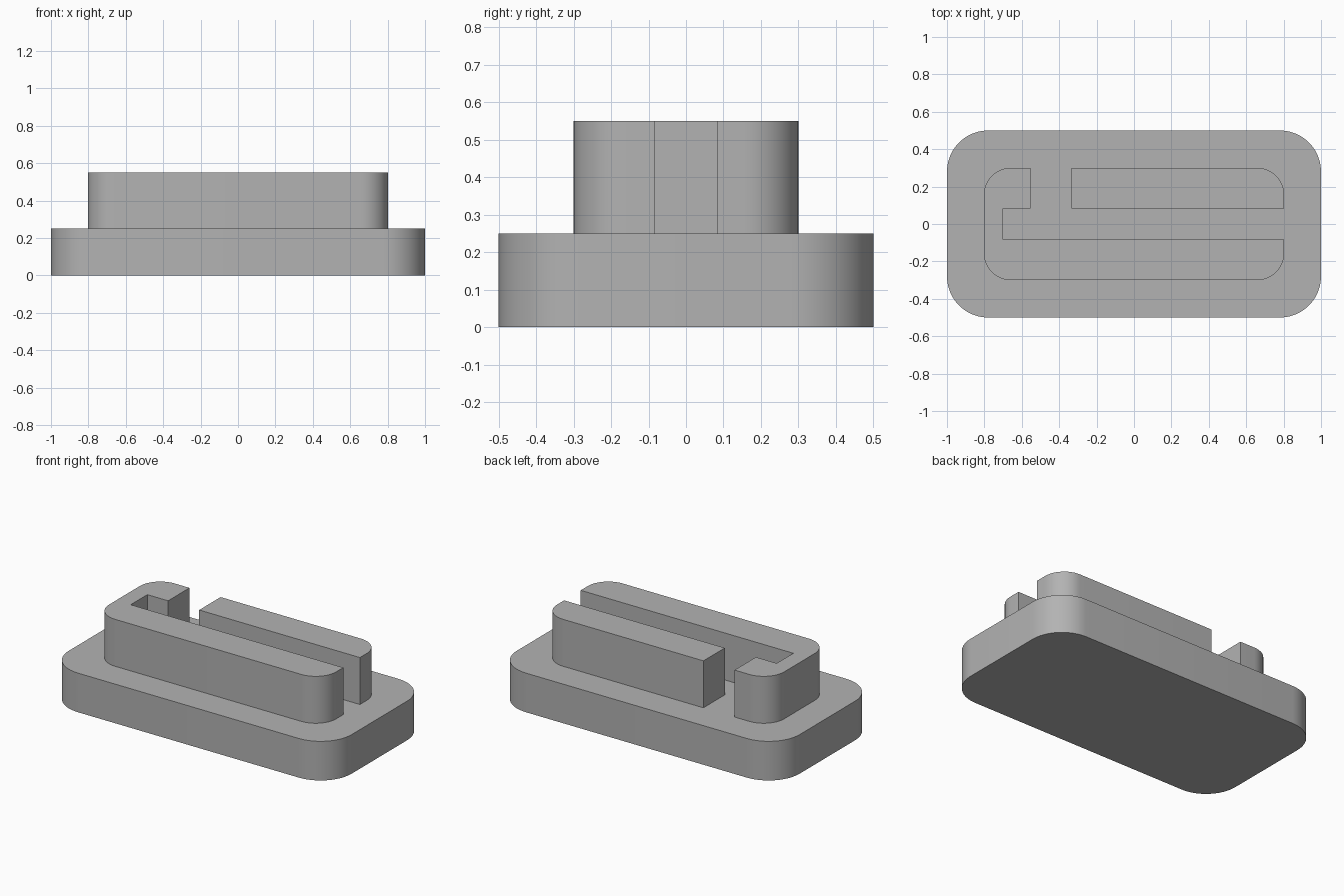
import bpy, bmesh
from math import radians
from mathutils import Vector

cube = bpy.data.objects.get("Cube")
if cube:
    bpy.data.objects.remove(cube, do_unlink=True)

GREY = (0.45, 0.45, 0.45, 1.0)
grey = bpy.data.materials.new("plain grey")
grey.use_nodes = True
grey.diffuse_color = GREY
grey.node_tree.nodes["Principled BSDF"].inputs["Base Color"].default_value = GREY


def prism(name, corners, radius, z0, z1):
    """Extrude an outline of (x, y, rounded) corners from z0 to z1."""
    bm = bmesh.new()
    verts = [bm.verts.new((x, y, z0)) for x, y, _ in corners]
    face = bm.faces.new(verts)
    result = bmesh.ops.extrude_face_region(bm, geom=[face])
    for v in result["geom"]:
        if isinstance(v, bmesh.types.BMVert):
            v.co.z = z1
    # Round the chosen upright edges
    rounded = [Vector((x, y)) for x, y, is_round in corners if is_round]
    edges = [e for e in bm.edges
             if abs(e.verts[0].co.z - e.verts[1].co.z) > 0.01
             and any((e.verts[0].co.xy - p).length < 1e-4 for p in rounded)]
    bmesh.ops.bevel(bm, geom=edges, offset=radius, segments=12,
                    profile=0.5, affect='EDGES')
    bmesh.ops.recalc_face_normals(bm, faces=bm.faces)
    mesh = bpy.data.meshes.new(name)
    bm.to_mesh(mesh)
    bm.free()
    mesh.materials.append(grey)
    obj = bpy.data.objects.new(name, mesh)
    bpy.context.collection.objects.link(obj)
    bpy.ops.object.select_all(action='DESELECT')
    obj.select_set(True)
    bpy.context.view_layer.objects.active = obj
    bpy.ops.object.shade_smooth_by_angle(angle=radians(30))
    return obj


BASE_TOP, TOP = 0.25, 0.55
X, Y = 0.803, 0.30              # half size of the raised block
SLOT = 0.084                    # half width of the long slot
SLOT_END = -0.70
GAP_LEFT, GAP_RIGHT = -0.553, -0.333

# Rounded base slab
prism("base_slab", [(-1, -0.5, True), (1, -0.5, True),
                    (1, 0.5, True), (-1, 0.5, True)], 0.22, 0, BASE_TOP)

# Front wall with its hooked end
prism("hooked_wall", [(-X, -Y, True), (X, -Y, True), (X, -SLOT, False),
                      (SLOT_END, -SLOT, False), (SLOT_END, SLOT, False),
                      (GAP_LEFT, SLOT, False), (GAP_LEFT, Y, False),
                      (-X, Y, True)], 0.145, BASE_TOP, TOP)

# Straight back wall
prism("back_wall", [(GAP_RIGHT, SLOT, False), (X, SLOT, False),
                    (X, Y, True), (GAP_RIGHT, Y, False)],
      0.145, BASE_TOP, TOP)
